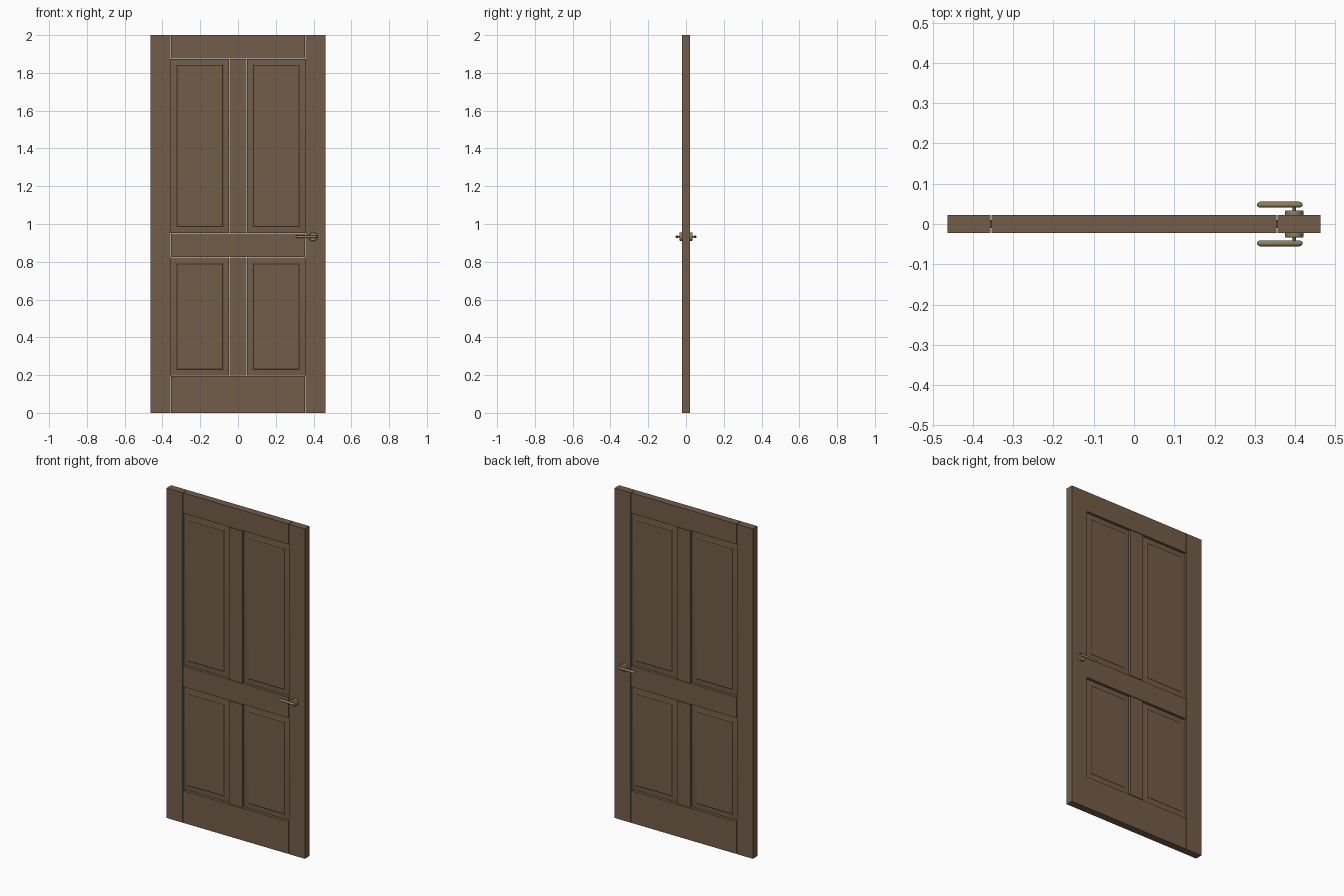
import bpy, bmesh, math
from mathutils import Matrix

if "Cube" in bpy.data.objects:
    bpy.data.objects.remove(bpy.data.objects["Cube"])


def material(name, rgb):
    m = bpy.data.materials.new(name)
    m.diffuse_color = (*rgb, 1)
    m.use_nodes = True
    m.node_tree.nodes["Principled BSDF"].inputs["Base Color"].default_value = m.diffuse_color
    return m


WOOD = material("brown wood", (0.17, 0.107, 0.066))
BRASS = material("aged brass", (0.26, 0.21, 0.115))
T = 0.022        # half thickness of the frame
GAP = 0.003      # open joint between frame members


def finish(name, bm, mat):
    bmesh.ops.recalc_face_normals(bm, faces=bm.faces)
    me = bpy.data.meshes.new(name)
    bm.to_mesh(me)
    bm.free()
    me.materials.append(mat)
    ob = bpy.data.objects.new(name, me)
    bpy.context.collection.objects.link(ob)
    bpy.ops.object.select_all(action='DESELECT')
    ob.select_set(True)
    bpy.context.view_layer.objects.active = ob
    bpy.ops.object.shade_smooth_by_angle(angle=math.radians(30))
    return ob


def board(name, x0, x1, z0, z1):
    bm = bmesh.new()
    bmesh.ops.create_cube(bm, size=1, matrix=Matrix.Translation(
        ((x0 + x1) / 2, 0, (z0 + z1) / 2)) @ Matrix.Diagonal((x1 - x0, 2 * T, z1 - z0, 1)))
    return finish(name, bm, WOOD)


def raised_panel(name, x0, x1, z0, z1):
    # stacked rectangles: (inset, y) from the front field to the back field
    bm = bmesh.new()
    rings = []
    for d, y in [(0.034, -0.016), (0.03, -0.013), (0, -0.010),
                 (0, 0.010), (0.03, 0.013), (0.034, 0.016)]:
        rings.append([bm.verts.new((x, y, z)) for x, z in
                      [(x0 + d, z0 + d), (x1 - d, z0 + d), (x1 - d, z1 - d), (x0 + d, z1 - d)]])
    for a, b in zip(rings, rings[1:]):
        for i in range(4):
            j = (i + 1) % 4
            bm.faces.new((a[i], a[j], b[j], b[i]))
    bm.faces.new(rings[0])
    bm.faces.new(rings[-1])
    return finish(name, bm, WOOD)


def turned(name, profile, origin, axis, n=24):
    # spin a (radius, distance) profile around the x or y axis
    bm = bmesh.new()
    rings = []
    for r, h in profile:
        ring = []
        for k in range(n):
            a = 2 * math.pi * k / n
            u, v = r * math.cos(a), r * math.sin(a)
            p = (h, u, v) if axis == 'x' else (u, h, v)
            ring.append(bm.verts.new([p[i] + origin[i] for i in range(3)]))
        rings.append(ring)
    for a, b in zip(rings, rings[1:]):
        for i in range(n):
            j = (i + 1) % n
            bm.faces.new((a[i], a[j], b[j], b[i]))
    bm.faces.new(rings[0])
    bm.faces.new(rings[-1])
    return finish(name, bm, BRASS)


# Stiles
board("left_stile", -0.4635, -0.3565, 0, 2)
board("right_stile", 0.3565, 0.4635, 0, 2)

# Rails
X = 0.3565 - GAP
for name, z0, z1 in [("bottom_rail", 0, 0.195), ("lock_rail", 0.825, 0.95), ("top_rail", 1.877, 2)]:
    board(name, -X, X, z0, z1)

# Mullions and raised panels between the rails
for row, z0, z1 in [("lower", 0.195, 0.825), ("upper", 0.95, 1.877)]:
    board(row + "_mullion", -0.045, 0.045, z0 + GAP, z1 - GAP)
    raised_panel(row + "_left_panel", -0.3565, -0.045 - GAP, z0 + GAP, z1 - GAP)
    raised_panel(row + "_right_panel", 0.045 + GAP, 0.3565, z0 + GAP, z1 - GAP)

# Lever handles on both faces
HX, HZ = 0.398, 0.933
for side, s in [("front", -1), ("back", 1)]:
    turned(side + "_rosette", [(0.023, s * T), (0.023, s * 0.031), (0.021, s * 0.034)],
           (HX, 0, HZ), 'y', 32)
    turned(side + "_spindle", [(0.004, s * 0.034), (0.004, s * 0.046)], (HX, 0, HZ), 'y', 12)
    turned(side + "_lever", [(0.003, 0.306), (0.006, 0.309), (0.0073, 0.313),
                             (0.0073, 0.411), (0.006, 0.415), (0.003, 0.418)],
           (0, s * 0.048, HZ), 'x')
